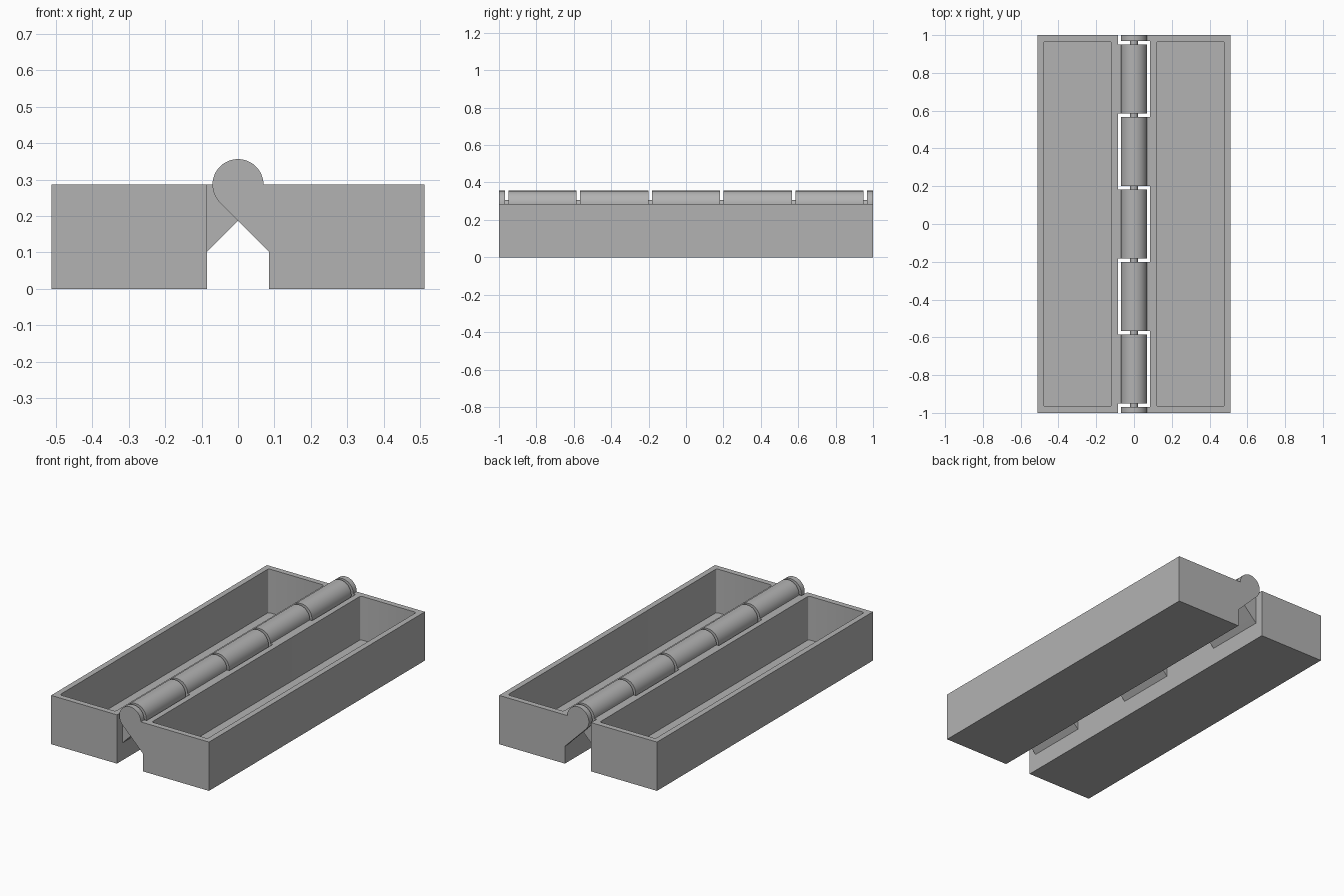
import bpy, bmesh, math
from mathutils import Vector, Matrix

if "Cube" in bpy.data.objects:
    bpy.data.objects.remove(bpy.data.objects["Cube"])

grey = bpy.data.materials.new("plain grey")
grey.diffuse_color = (0.45, 0.45, 0.45, 1)
grey.use_nodes = True
grey.node_tree.nodes["Principled BSDF"].inputs["Base Color"].default_value = grey.diffuse_color

OUT, INNER, TOP = 0.512, 0.085, 0.286   # tray extents
WALL, FLOOR = 0.033, 0.03
R, PIN_R = 0.07, 0.02                   # hinge radii
STEP, GAP = 0.3835, 0.018               # knuckle spacing and clearance


def finish(bm, name):
    bmesh.ops.recalc_face_normals(bm, faces=bm.faces)
    mesh = bpy.data.meshes.new(name)
    bm.to_mesh(mesh)
    bm.free()
    mesh.materials.append(grey)
    obj = bpy.data.objects.new(name, mesh)
    bpy.context.collection.objects.link(obj)
    bpy.ops.object.select_all(action='DESELECT')
    obj.select_set(True)
    bpy.context.view_layer.objects.active = obj
    bpy.ops.object.shade_smooth_by_angle(angle=math.radians(30))
    return obj


def tray(name, side):
    """Open box with a hollow whose upright corners are slightly rounded."""
    bm = bmesh.new()
    bmesh.ops.create_cube(bm, size=1, matrix=Matrix.Translation(
        (side * (OUT + INNER) / 2, 0, TOP / 2)) @ Matrix.Diagonal((OUT - INNER, 2, TOP, 1)))
    top = max(bm.faces, key=lambda f: f.calc_center_median().z)
    bmesh.ops.inset_region(bm, faces=[top], thickness=WALL, use_even_offset=True)
    ext = bmesh.ops.extrude_discrete_faces(bm, faces=[top])
    bottom = ext['faces'][0]
    bmesh.ops.translate(bm, verts=bottom.verts, vec=(0, 0, FLOOR - TOP))
    corners = [e for v in bottom.verts for e in v.link_edges
               if abs(e.verts[0].co.z - e.verts[1].co.z) > 0.1]
    bmesh.ops.bevel(bm, geom=corners, offset=0.012, segments=3, profile=0.5,
                    affect='EDGES')
    finish(bm, name)


def knuckle(name, side, y0, y1):
    """Round barrel with a 45 degree arm running into the tray wall."""
    n = 30
    pts = [(R * math.cos(a), TOP + R * math.sin(a))
           for a in (math.radians(225) * i / n for i in range(n + 1))]
    low = TOP - R * math.sqrt(2) - INNER
    pts += [(INNER, low), (INNER, TOP)]
    bm = bmesh.new()
    face = bm.faces.new([bm.verts.new((side * x, y0, z)) for x, z in pts])
    ext = bmesh.ops.extrude_face_region(bm, geom=[face])
    moved = [g for g in ext['geom'] if isinstance(g, bmesh.types.BMVert)]
    bmesh.ops.translate(bm, verts=moved, vec=(0, y1 - y0, 0))
    finish(bm, name)


# Two trays
tray("right_tray", 1)
tray("left_tray", -1)

# Alternating hinge knuckles; the end ones belong to the right tray
cuts = [(i - 2.5) * STEP for i in range(6)]
starts = [-1] + [c + GAP / 2 for c in cuts]
ends = [c - GAP / 2 for c in cuts] + [1]
for i, (y0, y1) in enumerate(zip(starts, ends)):
    side = 1 if i % 2 == 0 else -1
    knuckle(("right" if side > 0 else "left") + "_knuckle", side, y0, y1)

# Short pins bridging the clearances
for c in cuts:
    bm = bmesh.new()
    bmesh.ops.create_cone(bm, cap_ends=True, segments=24, radius1=PIN_R, radius2=PIN_R,
                          depth=GAP + 0.02, matrix=Matrix.Translation((0, c, TOP))
                          @ Matrix.Rotation(math.pi / 2, 4, 'X'))
    finish(bm, "hinge_pin")
